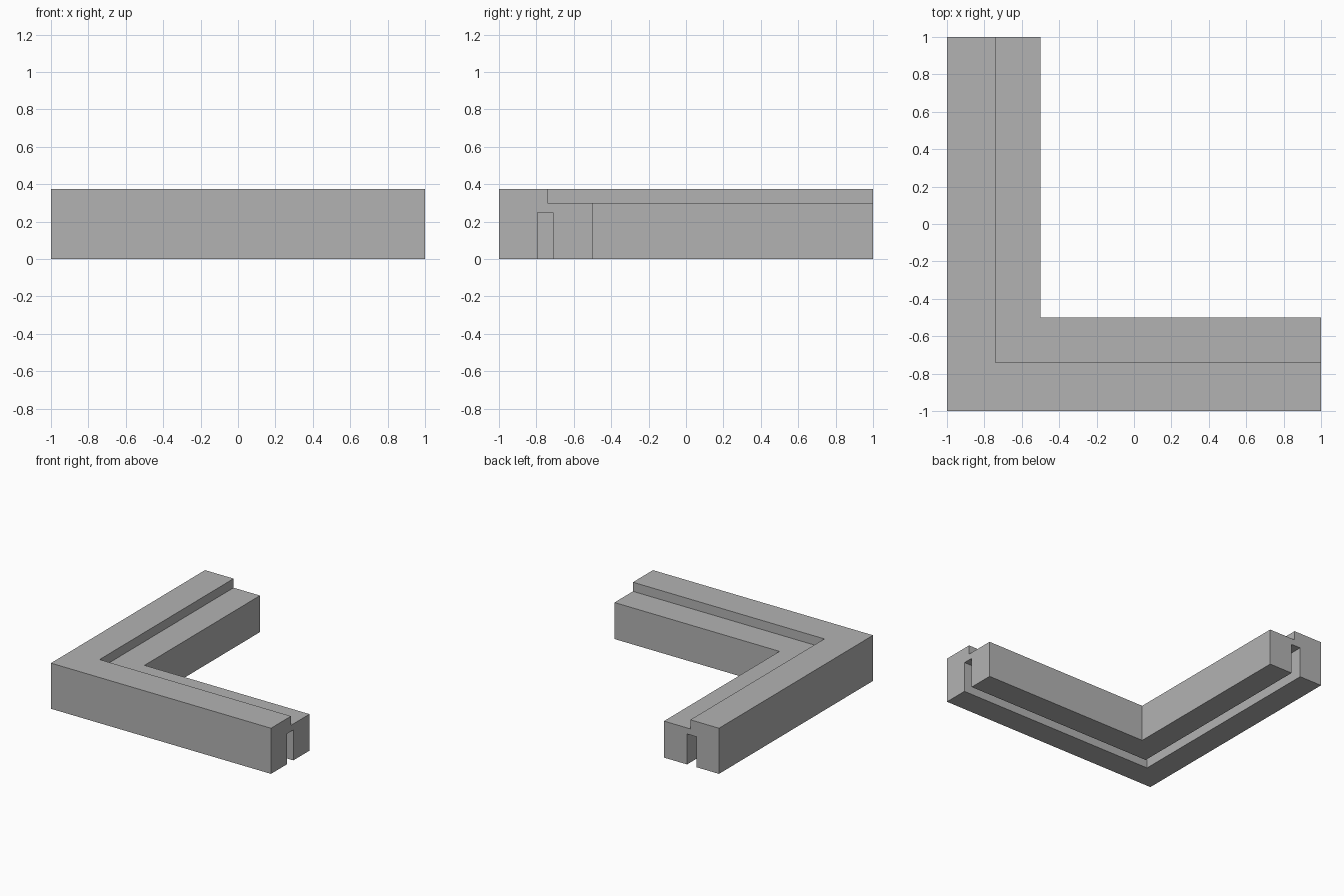
import bpy
import bmesh

cube = bpy.data.objects.get("Cube")
if cube:
    bpy.data.objects.remove(cube, do_unlink=True)

# Plain grey material
grey = bpy.data.materials.new("plain grey")
grey.use_nodes = True
colour = (0.45, 0.45, 0.45, 1)
grey.diffuse_color = colour
grey.node_tree.nodes["Principled BSDF"].inputs["Base Color"].default_value = colour

# Rail section: (distance in from the outer wall, height), with a top step
# and a groove along the underside
width, height, ledge = 0.5, 0.375, 0.3
step, groove_out, groove_in, groove_top = 0.26, 0.205, 0.29, 0.25
profile = [
    (0, 0), (groove_out, 0), (groove_out, groove_top),
    (groove_in, groove_top), (groove_in, 0), (width, 0),
    (width, ledge), (step, ledge), (step, height), (0, height),
]

# Sweep the section around a mitred corner
bm = bmesh.new()
stations = [
    lambda d: (1, d - 1),
    lambda d: (d - 1, d - 1),
    lambda d: (d - 1, 1),
]
rings = [[bm.verts.new((*place(d), z)) for d, z in profile] for place in stations]
count = len(profile)
for a, b in zip(rings, rings[1:]):
    for i in range(count):
        j = (i + 1) % count
        bm.faces.new((a[i], a[j], b[j], b[i]))

# Close both ends
bm.faces.new(rings[0])
bm.faces.new(reversed(rings[-1]))
bmesh.ops.recalc_face_normals(bm, faces=bm.faces)

mesh = bpy.data.meshes.new("corner_rail")
bm.to_mesh(mesh)
bm.free()
mesh.materials.append(grey)
rail = bpy.data.objects.new("corner_rail", mesh)
bpy.context.collection.objects.link(rail)
